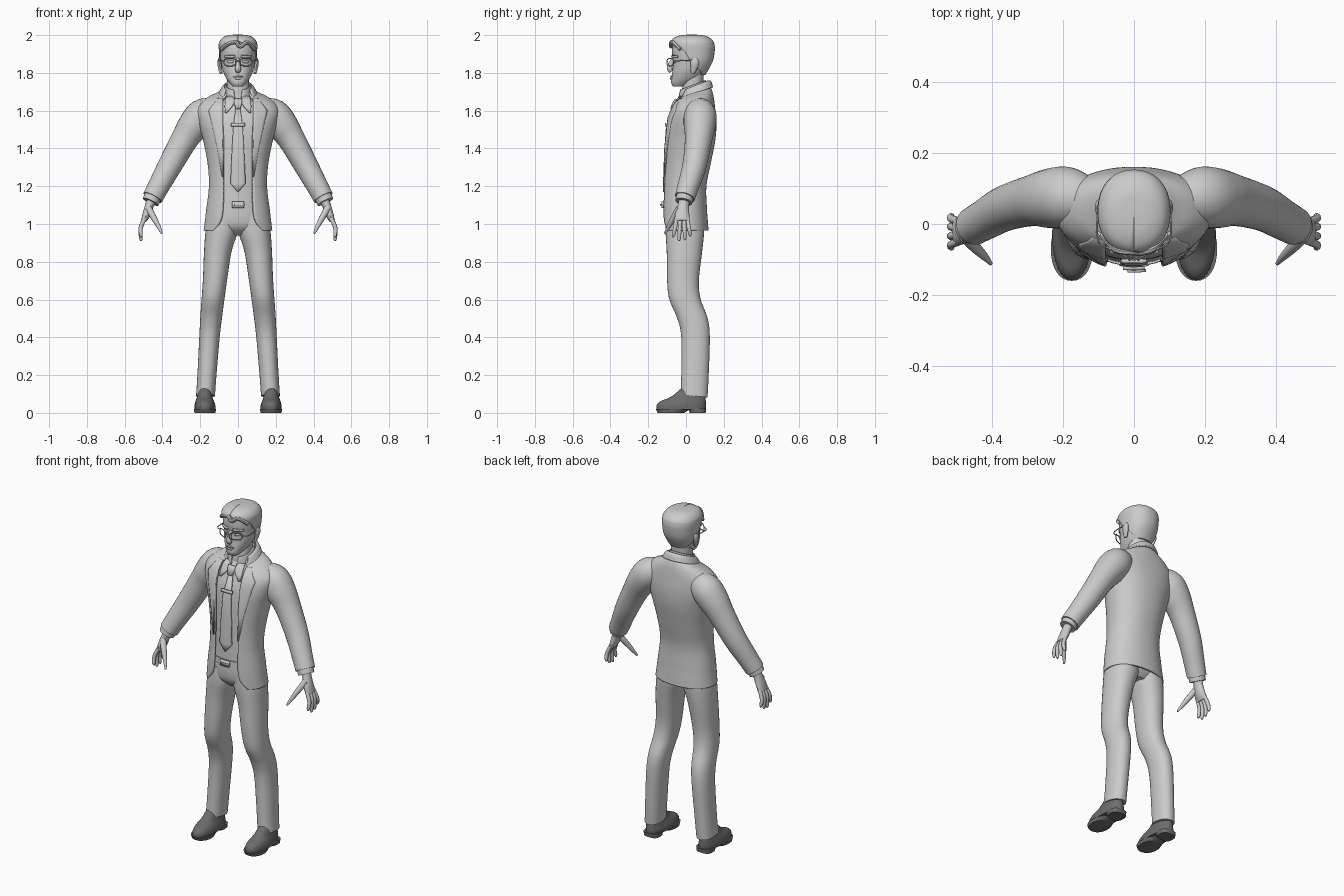
import bpy, bmesh, math
from mathutils import Vector
from mathutils.bvhtree import BVHTree

if "Cube" in bpy.data.objects:
    bpy.data.objects.remove(bpy.data.objects["Cube"])

def material(name, v):
    m = bpy.data.materials.new(name)
    m.use_nodes = True
    m.diffuse_color = (v, v, v, 1)
    m.node_tree.nodes["Principled BSDF"].inputs["Base Color"].default_value = (v, v, v, 1)
    return m

LIGHT, DARK = material("light grey", 0.6), material("dark grey", 0.15)
parts = []

def skin(rings, closed=True, caps=True):
    """Join rings of points into a bmesh."""
    bm = bmesh.new()
    vs = [[bm.verts.new(p) for p in r] for r in rings]
    n = len(vs[0])
    for a, b in zip(vs, vs[1:]):
        for i in range(n if closed else n - 1):
            j = (i + 1) % n
            bm.faces.new((a[i], a[j], b[j], b[i]))
    if caps:
        bm.faces.new(vs[0])
        bm.faces.new(vs[-1])
    bmesh.ops.recalc_face_normals(bm, faces=bm.faces)
    return bm

def add(name, bm, mat=LIGHT, mirror=False, thick=0):
    me = bpy.data.meshes.new(name)
    bm.to_mesh(me)
    bm.free()
    me.materials.append(mat)
    ob = bpy.data.objects.new(name, me)
    bpy.context.collection.objects.link(ob)
    if thick:
        s = ob.modifiers.new("thickness", "SOLIDIFY")
        s.thickness, s.offset = thick, 0
    if mirror:
        ob.modifiers.new("mirror", "MIRROR").use_mirror_merge = False
    parts.append(ob)

def spline(rows, steps):
    """Smooth interpolation through rows of numbers."""
    out = []
    for i in range(len(rows) - 1):
        q = [rows[max(i - 1, 0)], rows[i], rows[i + 1], rows[min(i + 2, len(rows) - 1)]]
        for k in range(steps):
            t = k / steps
            out.append([b + t / 2 * (c - a + t * (2*a - 5*b + 4*c - d + t * (3*(b - c) + d - a)))
                        for a, b, c, d in zip(*q)])
    return out + [list(rows[-1])]

def power(v, p):
    return math.copysign(abs(v) ** (2 / p), v)

def loft(rows, n=32, p=2.2, steps=5, sheet=False, caps=True):
    """Rows: z, left x, right x, front y, back y, tilt, front opening in degrees."""
    rings = []
    for z, x0, x1, yf, yb, tilt, gap in spline(rows, steps):
        o = math.radians(max(gap, 0)) if sheet else 0
        ring = []
        for i in range(n + 1 if sheet else n):
            t = o + (2 * math.pi - 2 * o) * i / n
            dy = -(yb - yf) / 2 * power(math.cos(t), p)
            ring.append(((x0 + x1) / 2 + (x1 - x0) / 2 * power(math.sin(t), p),
                         (yf + yb) / 2 + dy, z + tilt * dy))
        rings.append(ring)
    return skin(rings, not sheet, caps)

def sym(rows):
    """Centred rows: z, half width, front y, back y, then tilt and opening if any."""
    return [(r[0], -r[1], r[1], *r[2:], *[0] * (6 - len(r))) for r in rows]

def side(rows):
    return [(*r, *[0] * (7 - len(r))) for r in rows]

def tube(pts, n=16, steps=5, closed_path=False):
    """Rows: x, y, z, radius across, radius along y."""
    rows = spline(pts, steps)
    c = [Vector(r[:3]) for r in rows]
    rings = []
    for i, r in enumerate(rows):
        t = (c[min(i + 1, len(c) - 1)] - c[max(i - 1, 0)]).normalized()
        ref = Vector((0, 1, 0)) if abs(t.y) < 0.9 else Vector((1, 0, 0))
        u = t.cross(ref).normalized()
        v = u.cross(t)
        rings.append([c[i] + u * r[3] * math.cos(a) + v * r[4] * math.sin(a)
                      for a in (2 * math.pi * k / n for k in range(n))])
    return skin(rings)

def wire(pts, r, n=8, steps=4):
    return tube([(*p, r, r) for p in pts], n, steps)

def plate(name, tree, rows, off, thick=0.008, mirror=False, cols=6):
    """Sheet laid on the front of a body; rows: z, x from, x to (outer z lower by drop)."""
    rings = []
    for z, a, b in rows:
        ring = []
        for i in range(cols + 1):
            x = a + (b - a) * i / cols
            hit = tree.ray_cast(Vector((x, -1, z)), Vector((0, 1, 0)))[0]
            ring.append((x, (hit.y if hit else 0) - off, z))
        rings.append(ring)
    add(name, skin(rings, False, False), LIGHT, mirror, thick)

# Jacket, open at the front, and the shirt inside it
jacket = [(1.705, .07, -.03, .118, .35, 50), (1.685, .105, -.045, .13, .3, 42),
          (1.66, .165, -.055, .14, .15, 27), (1.61, .212, -.075, .148, .05, 21),
          (1.54, .205, -.1, .155, 0, 21), (1.45, .18, -.113, .15, 0, 23),
          (1.32, .155, -.118, .125, 0, 27), (1.2, .148, -.122, .102, 0, 29),
          (1.08, .162, -.125, .105, 0, 27), (1.01, .17, -.125, .11, 0, 31),
          (.965, .176, -.122, .113, 0, 45)]
add("jacket", loft(sym(jacket), 56, sheet=True, caps=False), thick=.012)
body = loft(sym(jacket), 56)
chest = BVHTree.FromBMesh(body)
body.free()
inner = [(z, r - .014, f + .014, b - .014, t) for z, r, f, b, t, g in jacket[:9]]
shirt = loft(sym(inner), 56)
front = BVHTree.FromBMesh(shirt)
add("shirt", shirt)
plate("lapel", chest, [(1.665, .078, .105), (1.635, .08, .128), (1.6, .08, .155),
                       (1.56, .08, .145), (1.4, .08, .108), (1.25, .077, .083)], .008, mirror=True)
add("jacket_collar", loft(sym([(1.725, .07, -.03, .115, .4, 62), (1.718, .08, -.04, .128, .4, 57),
                               (1.69, .096, -.05, .138, .35, 50)]), 40, sheet=True, caps=False), thick=.012)

# Shirt collar, tie, clip, belt
add("shirt_collar", loft(sym([(1.735, .064, -.03, .1, .4, 18), (1.69, .068, -.04, .108, .4, 12)]),
                         32, sheet=True, caps=False), thick=.008)
plate("collar_wing", front, [(1.675, .03, .062), (1.65, .014, .068), (1.62, .032, .07),
                             (1.59, .058, .068)], .014, mirror=True)
plate("tie_knot", front, [(1.66, -.022, .022), (1.645, -.022, .022), (1.61, -.012, .012)], .018, .016)
plate("tie", front, [(1.62, -.012, .012), (1.5, -.026, .026), (1.35, -.034, .034),
                     (1.215, -.04, .04), (1.17, -.002, .002)], .01)
plate("tie_clip", front, [(1.533, -.036, .036), (1.517, -.036, .036)], .017, .01)
add("belt", loft(sym([(1.085, .142, -.118, .092), (1.117, .14, -.117, .09)]), 48))
plate("belt_buckle", front, [(1.118, -.03, .03), (1.084, -.03, .03)], .014, .012)
plate("buckle_bar", front, [(1.105, -.018, .034), (1.097, -.018, .034)], .022)

# Trousers
add("trouser_seat", loft(sym([(1.1, .138, -.112, .088), (1.03, .155, -.112, .095),
                              (.98, .15, -.1, .09), (.94, .08, -.06, .06)]), 40))
leg = [(1.05, .0, .155, -.105, .092), (.96, .002, .172, -.108, .096), (.85, .035, .18, -.102, .085),
       (.7, .058, .186, -.1, .068), (.6, .072, .193, -.088, .078), (.5, .085, .2, -.046, .115),
       (.4, .097, .205, -.025, .126), (.2, .114, .215, -.025, .12), (.09, .122, .222, -.028, .114, -.12)]
add("trouser_leg", loft(side(leg)), mirror=True)

# Shoes
add("shoe", loft(side([(.018, .12, .23, -.156, .104), (.04, .12, .23, -.156, .106),
                       (.062, .127, .225, -.135, .105), (.085, .135, .217, -.08, .102),
                       (.13, .142, .208, -.025, .095)])), DARK, True)
add("shoe_sole", loft(side([(.0, .12, .23, -.15, -.01), (.02, .116, .234, -.16, .02)]), steps=1), DARK, True)
add("shoe_heel", loft(side([(.0, .128, .222, .02, .104), (.025, .126, .224, .01, .107)]), p=3, steps=1), DARK, True)

# Arms
arm = [(.12, .065, 1.61, .06), (.185, .075, 1.58, .085), (.235, .072, 1.52, .084), (.285, .066, 1.445, .072),
       (.36, .045, 1.31, .064), (.42, .012, 1.2, .057), (.452, -.006, 1.14, .054)]
add("sleeve", tube([(*a, a[3]) for a in arm], 28), mirror=True)
add("shirt_cuff", tube([(.445, -.003, 1.155, .047, .047), (.463, -.012, 1.117, .045, .045)], 24), mirror=True)

# Hands
add("palm", tube([(.455, -.008, 1.135, .026, .03), (.47, -.014, 1.095, .023, .03),
                  (.485, -.02, 1.05, .021, .038), (.5, -.02, 1.015, .014, .04)]), mirror=True)
for name, y, tip_y, tip_z in (("index", -.05, -.066, .93), ("middle", -.03, -.036, .91),
                              ("ring", -.01, -.006, .915), ("little", .008, .022, .935)):
    add(name + "_finger", tube([(.494, y, 1.03, .011, .011), (.515, (y + tip_y) / 2, .98, .011, .011),
                                (.514, tip_y, tip_z + .012, .009, .009),
                                (.512, tip_y, tip_z, .004, .004)], 10), mirror=True)
add("thumb", tube([(.475, -.035, 1.085, .018, .018), (.447, -.065, 1.035, .016, .016),
                   (.42, -.092, .985, .011, .011), (.403, -.112, .95, .005, .005)], 12), mirror=True)

# Head and neck
add("neck", loft(sym([(1.6, .06, -.03, .1), (1.7, .058, -.022, .09), (1.8, .06, -.01, .095)])))
head = loft(sym([(1.727, .028, -.068, -.015), (1.745, .044, -.078, .03), (1.77, .062, -.077, .075),
                 (1.81, .08, -.072, .108), (1.86, .09, -.068, .132), (1.91, .094, -.074, .145),
                 (1.955, .092, -.068, .138), (1.98, .07, -.04, .115), (1.99, .035, 0, .075)]), 40)
face = BVHTree.FromBMesh(head)
add("head", head)
add("hair", loft(sym([(1.79, .074, -.06, .1, 0, 140), (1.83, .089, -.07, .124, 0, 108),
                      (1.87, .096, -.072, .142, 0, 84), (1.92, .099, -.076, .15, 0, 66),
                      (1.945, .1, -.08, .149, 0, 38), (1.965, .096, -.078, .143, 0, 4),
                      (1.985, .08, -.06, .122, 0, 0), (1.997, .05, -.025, .09, 0, 0),
                      (2.0, .012, .02, .045, 0, 0)]), 48, sheet=True), thick=.005)
add("fringe", wire([(-.088, -.03, 1.925), (-.05, -.07, 1.955), (-.012, -.077, 1.962),
                    (.012, -.079, 1.94), (.05, -.07, 1.962), (.088, -.03, 1.925)], .011))
add("nose", tube([(0, -.066, 1.875, .009, .009), (0, -.08, 1.85, .01, .012),
                  (0, -.086, 1.822, .016, .015), (0, -.078, 1.806, .012, .01)], 12))
add("ear", tube([(.09, .035, 1.798, .008, .01), (.095, .042, 1.825, .01, .018),
                 (.1, .046, 1.855, .01, .023), (.098, .046, 1.877, .006, .014)], 12), mirror=True)
plate("eyebrow", face, [(1.893, .018, .07), (1.881, .014, .068)], .004, mirror=True)
plate("eye", face, [(1.866, .024, .054), (1.852, .026, .052)], .001, .006, True)
plate("upper_lip", face, [(1.787, -.014, .014), (1.779, -.026, .026)], .003)
plate("lower_lip", face, [(1.775, -.022, .022), (1.766, -.012, .012)], .003)

# Glasses
rim = [(.043 + .031 * power(math.cos(a), 3), -.089 + .018 * math.cos(a) + .006, 1.857 + .02 * power(math.sin(a), 3))
       for a in (2 * math.pi * k / 16 for k in range(17))]
add("glasses_rim", wire(rim, .003, 6, 2), mirror=True)
add("glasses_bridge", wire([(-.014, -.098, 1.86), (0, -.1, 1.864), (.014, -.098, 1.86)], .003, 6))
add("glasses_temple", wire([(.074, -.068, 1.864), (.1, -.05, 1.864), (.104, .0, 1.866), (.1, .05, 1.868)],
                           .003, 6), mirror=True)

# Smooth shading with crisp edges
bpy.ops.object.select_all(action="DESELECT")
for ob in parts:
    ob.select_set(True)
bpy.context.view_layer.objects.active = parts[0]
bpy.ops.object.shade_smooth_by_angle(angle=math.radians(40))
